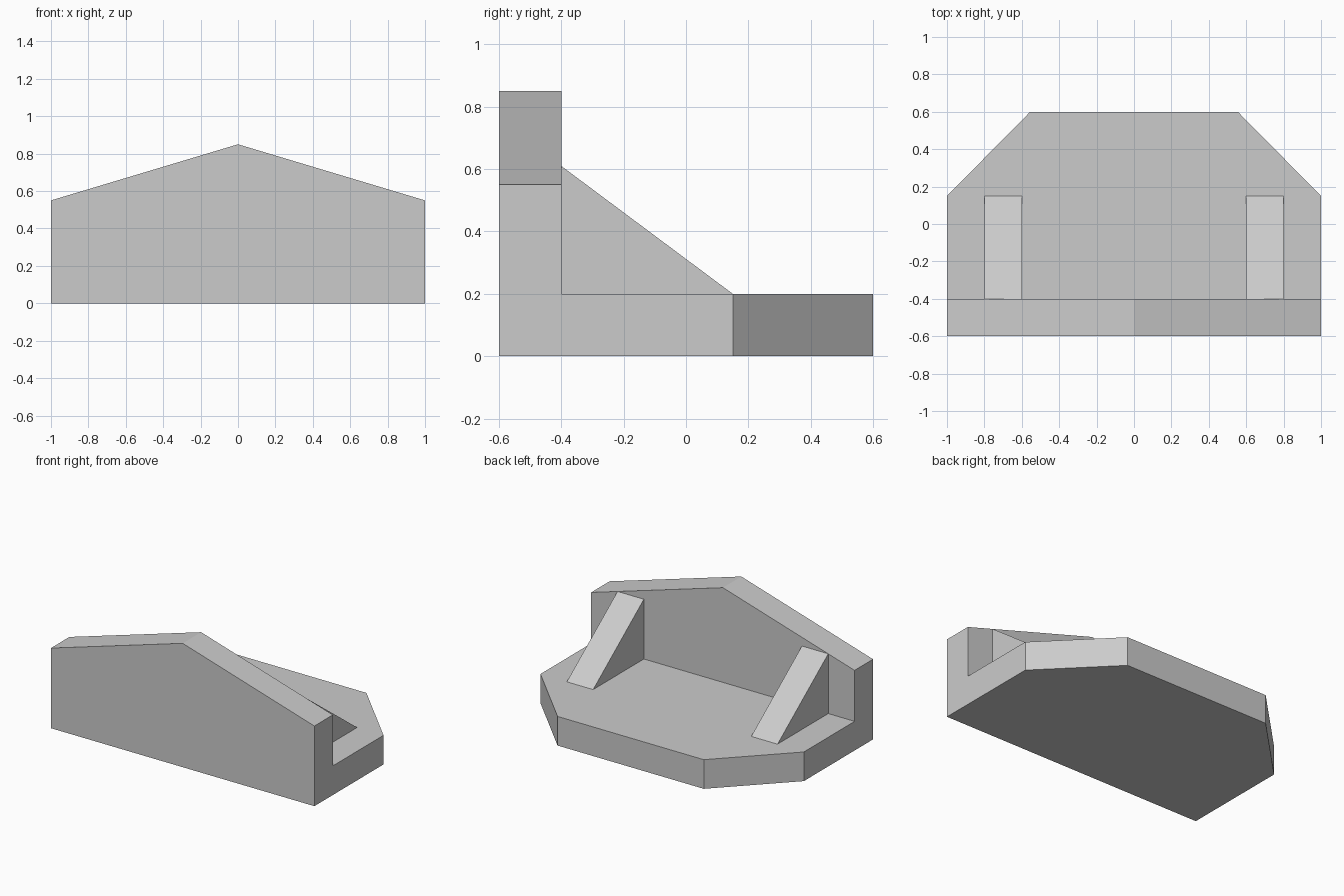
import bpy
import bmesh
from mathutils import Vector

if "Cube" in bpy.data.objects:
    bpy.data.objects.remove(bpy.data.objects["Cube"], do_unlink=True)

GREY = (0.6, 0.6, 0.6, 1.0)
grey = bpy.data.materials.new("plain_grey")
grey.use_nodes = True
grey.diffuse_color = GREY
grey.node_tree.nodes["Principled BSDF"].inputs["Base Color"].default_value = GREY


def prism(name, outline, direction):
    """Extrude a flat outline along a direction into a closed solid."""
    bm = bmesh.new()
    face = bm.faces.new([bm.verts.new(p) for p in outline])
    result = bmesh.ops.extrude_face_region(bm, geom=[face], use_keep_orig=True)
    moved = [g for g in result["geom"] if isinstance(g, bmesh.types.BMVert)]
    bmesh.ops.translate(bm, verts=moved, vec=Vector(direction))
    bmesh.ops.recalc_face_normals(bm, faces=bm.faces)
    mesh = bpy.data.meshes.new(name)
    bm.to_mesh(mesh)
    bm.free()
    mesh.materials.append(grey)
    obj = bpy.data.objects.new(name, mesh)
    bpy.context.collection.objects.link(obj)
    return obj


FLOOR = 0.2      # top of the base plate
FRONT = -0.6     # outer face of the wall
INNER = -0.4     # inner face of the wall
BEND = 0.15      # where the rear corners start

# Base plate with chamfered rear corners
plan = [(-1, INNER), (1, INNER), (1, BEND), (0.555, 0.6), (-0.555, 0.6), (-1, BEND)]
prism("base_plate", [(x, y, 0) for x, y in plan], (0, 0, FLOOR))

# Front wall with a gabled top
gable = [(-1, 0), (1, 0), (1, 0.55), (0, 0.85), (-1, 0.55)]
prism("front_wall", [(x, FRONT, z) for x, z in gable], (0, INNER - FRONT, 0))

# Triangular braces behind the wall
wedge = [(INNER, FLOOR), (BEND, FLOOR), (INNER, 0.61)]
for name, x in (("right_brace", -0.8), ("left_brace", 0.6)):
    prism(name, [(x, y, z) for y, z in wedge], (0.2, 0, 0))
